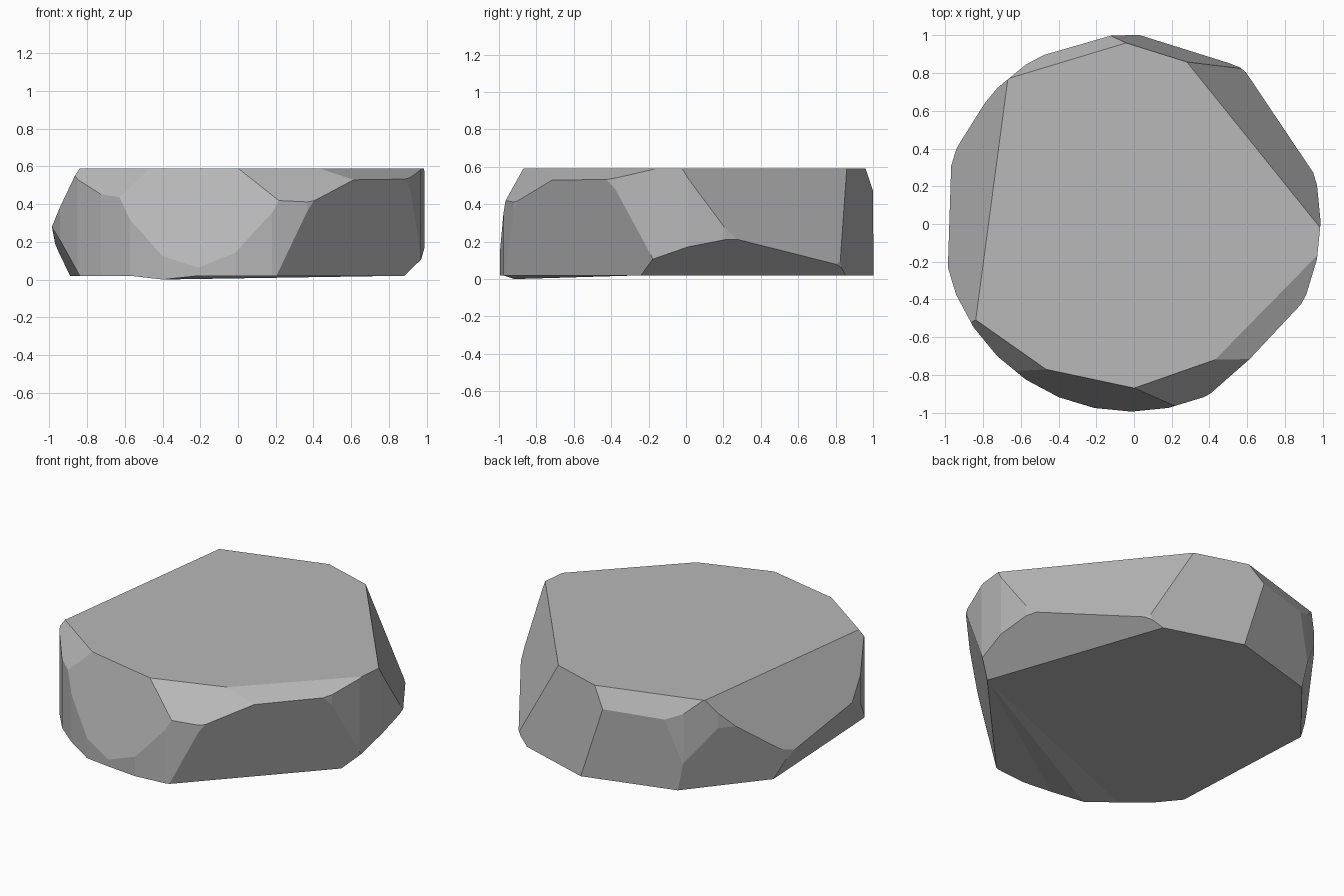
import bpy
import bmesh
from math import cos, sin, radians
from mathutils import Matrix, Vector

default = bpy.data.objects.get("Cube")
if default:
    bpy.data.objects.remove(default, do_unlink=True)

TOP, BOTTOM, MIDDLE = 0.59, 0.02, 0.3

# Stone colour
stone_grey = bpy.data.materials.new("stone_grey")
stone_grey.use_nodes = True
colour = (0.48, 0.48, 0.48, 1.0)
stone_grey.diffuse_color = colour
shader = next(n for n in stone_grey.node_tree.nodes if n.type == 'BSDF_PRINCIPLED')
shader.inputs["Base Color"].default_value = colour
shader.inputs["Roughness"].default_value = 0.9


def chip(bm, normal, point):
    """Slice off everything beyond a plane and close the hole."""
    cut = bmesh.ops.bisect_plane(
        bm, geom=bm.verts[:] + bm.edges[:] + bm.faces[:], dist=0.0005,
        plane_co=point, plane_no=normal, clear_outer=True)
    rim = [e for e in bm.edges if e.is_boundary]
    if rim:
        bmesh.ops.contextual_create(bm, geom=rim)


def side_chip(bm, heading, lean, reach):
    """Chip facing a heading; lean is upward tilt, reach is measured at MIDDLE."""
    out = Vector((cos(radians(heading)), sin(radians(heading)), 0))
    chip(bm, (out + Vector((0, 0, lean))).normalized(),
         out * reach + Vector((0, 0, MIDDLE)))


# Round blank for the stone
bm = bmesh.new()
bmesh.ops.create_cone(
    bm, cap_ends=True, segments=32, radius1=1.005, radius2=1.005,
    depth=TOP - BOTTOM,
    matrix=Matrix.Translation((-0.015, 0.01, (TOP + BOTTOM) / 2)))

# Chipped facets: heading in degrees, lean, reach
facets = {
    "front": (-102, 0.28, 0.932),
    "front_bevel": (-70.7, 0.94, 1.094),
    "front_side": (-43, -0.25, 0.88),
    "front_side_bevel": (-44.4, 2.1, 1.42),
    "side_undercut": (19.2, -1.21, 1.093),
    "back_slope": (38.8, 0.41, 0.876),
    "back": (72.6, 0.107, 0.935),
    "back_bevel": (106.8, 0.53, 1.085),
    "back_wall": (106, -0.08, 0.98),
    "back_undercut": (140.6, -0.18, 0.998),
    "far_slope": (172.4, 0.59, 0.936),
    "far_undercut": (183, -0.5, 1.008),
    "corner_bevel": (234.9, 0.66, 1.09),
}
for heading, lean, reach in facets.values():
    side_chip(bm, heading, lean, reach)

# Slight low point under the front edge
base = min(bm.faces, key=lambda f: f.calc_center_median().z)
low = min(base.verts, key=lambda v: (v.co - Vector((-0.4, -0.9, 0))).length)
bmesh.ops.triangulate(bm, faces=[base])
low.co.z = 0
bmesh.ops.recalc_face_normals(bm, faces=bm.faces[:])

# Stone object, flat shaded
mesh = bpy.data.meshes.new("stone")
bm.to_mesh(mesh)
bm.free()
mesh.materials.append(stone_grey)
stone = bpy.data.objects.new("stone", mesh)
bpy.context.collection.objects.link(stone)
